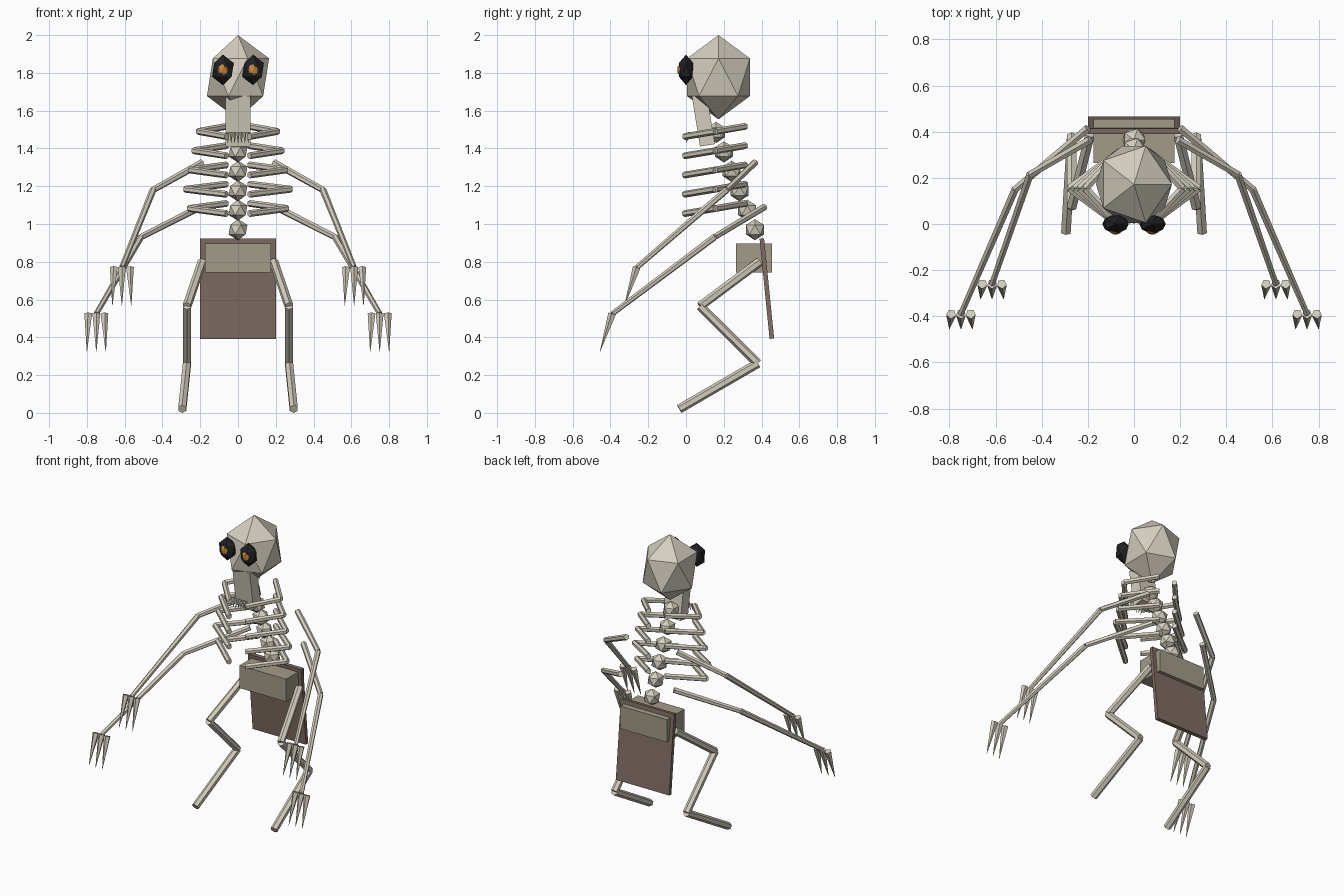
import bpy, bmesh
from mathutils import Vector, Matrix

if "Cube" in bpy.data.objects:
    bpy.data.objects.remove(bpy.data.objects["Cube"])


def material(name, rgb):
    m = bpy.data.materials.new(name)
    m.use_nodes = True
    m.diffuse_color = (*rgb, 1)
    m.node_tree.nodes["Principled BSDF"].inputs["Base Color"].default_value = (*rgb, 1)
    return m


BONE = material("pale bone", (0.66, 0.62, 0.52))
HIP = material("dull bone", (0.36, 0.33, 0.25))
CLOTH = material("brown cloth", (0.22, 0.155, 0.13))
BLACK = material("black eye", (0.015, 0.015, 0.017))
AMBER = material("amber pupil", (0.55, 0.24, 0.05))


def finish(bm, name, mat):
    mesh = bpy.data.meshes.new(name)
    bm.to_mesh(mesh)
    bm.free()
    mesh.materials.append(mat)
    ob = bpy.data.objects.new(name, mesh)
    bpy.context.collection.objects.link(ob)
    return ob


def ball(name, centre, scale, mat):
    """Twenty-sided ball."""
    bm = bmesh.new()
    m = Matrix.LocRotScale(Vector(centre), None, Vector(scale))
    bmesh.ops.create_icosphere(bm, subdivisions=1, radius=1, matrix=m)
    return finish(bm, name, mat)


def box(name, centre, size, tilt, mat):
    bm = bmesh.new()
    m = (Matrix.Translation(centre) @ Matrix.Rotation(tilt, 4, "X")
         @ Matrix.Diagonal((*size, 1)))
    bmesh.ops.create_cube(bm, size=1, matrix=m)
    return finish(bm, name, mat)


def limb(name, points, radii, mat=BONE, sides=6):
    """Chain of straight tapered bones through the points."""
    bm = bmesh.new()
    for a, b, ra, rb in zip(points, points[1:], radii, radii[1:]):
        a, b = Vector(a), Vector(b)
        d = b - a
        m = Matrix.Translation((a + b) / 2) @ d.to_track_quat("Z", "Y").to_matrix().to_4x4()
        bmesh.ops.create_cone(bm, cap_ends=True, segments=sides, radius1=ra,
                              radius2=rb, depth=d.length, matrix=m)
    bmesh.ops.remove_doubles(bm, verts=bm.verts, dist=0.0001)
    return finish(bm, name, mat)


# Skull, jaw and teeth
ball("skull", (0, 0.172, 1.777), (0.184, 0.196, 0.223), BONE)
box("jaw", (0, 0.092, 1.55), (0.13, 0.08, 0.27), 0.16, BONE)
for i in range(7):
    x = (i - 3) * 0.018
    limb(f"tooth_{i + 1}", [(x, 0.02, 1.485), (x, 0.0, 1.43)], [0.009, 0.001], sides=4)

# Spine
for i in range(6):
    ball(f"vertebra_{i + 1}", (0, 0.365 - 0.041 * i, 0.97 + 0.103 * i), [0.056] * 3, BONE)

# Pelvis and hanging cloth
box("pelvis", (0, 0.36, 0.82), (0.35, 0.19, 0.153), 0, HIP)
box("loincloth", (0, 0.428, 0.658), (0.4, 0.024, 0.533), 0.1, CLOTH)

# Paired parts
for side, s in (("left", 1), ("right", -1)):
    def pts(*points):
        return [(s * x, y, z) for x, y, z in points]

    ball(f"{side}_eye", (s * 0.08, 0, 1.816), (0.064, 0.044, 0.081), BLACK)
    ball(f"{side}_pupil", (s * 0.08, -0.028, 1.816), (0.03, 0.02, 0.036), AMBER)

    # Ribs
    for i, width in enumerate((0.21, 0.235, 0.255, 0.28, 0.26)):
        z = 1.49 - 0.102 * i
        limb(f"{side}_rib_{i + 1}",
             pts((0.06, 0.315, z + 0.027), (width, 0.155, z), (0.06, -0.008, z - 0.027)),
             [0.018] * 3)

    # Two arms per side, each with three claws
    arms = {
        "upper": ((0.19, 0.365, 1.325), (0.45, 0.215, 1.18), (0.615, -0.26, 0.77)),
        "lower": ((0.2, 0.415, 1.09), (0.515, 0.15, 0.93), (0.75, -0.39, 0.525)),
    }
    for level, path in arms.items():
        shoulder, elbow, wrist = path
        limb(f"{side}_{level}_upper_arm", pts(shoulder, elbow), [0.019, 0.017])
        limb(f"{side}_{level}_forearm", pts(elbow, wrist), [0.018, 0.014])
        x, y, z = wrist
        for k in (-1, 0, 1):
            limb(f"{side}_{level}_claw_{k + 2}",
                 pts((x + 0.042 * k, y, z), (x + 0.05 * k, y - 0.065, z - 0.2)),
                 [0.022, 0.001], sides=5)

    # Folded leg
    hip, knee = (0.19, 0.39, 0.8), (0.27, 0.075, 0.565)
    ankle, toe = (0.27, 0.38, 0.262), (0.295, -0.035, 0.021)
    limb(f"{side}_thigh", pts(hip, knee), [0.024, 0.024])
    limb(f"{side}_shin", pts(knee, ankle), [0.024, 0.024])
    limb(f"{side}_foot", pts(ankle, toe), [0.024, 0.024])
